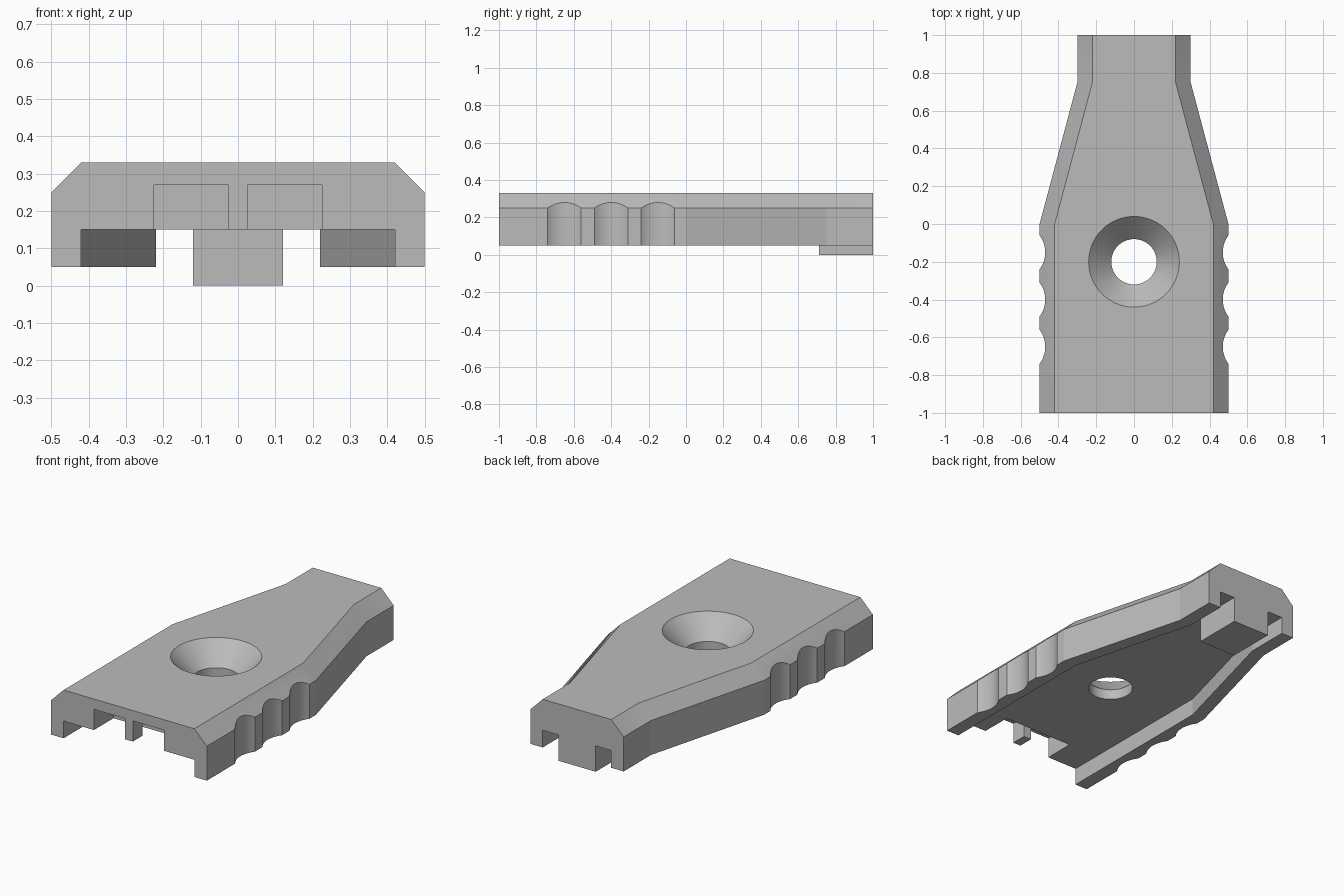
import bpy, bmesh, math

cube = bpy.data.objects.get("Cube")
if cube:
    bpy.data.objects.remove(cube, do_unlink=True)

grey = bpy.data.materials.new("plain grey")
grey.use_nodes = True
grey.diffuse_color = (0.5, 0.5, 0.5, 1)
grey.node_tree.nodes["Principled BSDF"].inputs["Base Color"].default_value = grey.diffuse_color


def loft(name, rings):
    """Closed solid skinned through rings that have equal point counts."""
    bm = bmesh.new()
    loops = [[bm.verts.new(p) for p in ring] for ring in rings]
    n = len(loops[0])
    for a, b in zip(loops, loops[1:]):
        for i in range(n):
            j = (i + 1) % n
            bm.faces.new((a[i], a[j], b[j], b[i]))
    bm.faces.new(loops[0][::-1])
    bm.faces.new(loops[-1])
    bmesh.ops.recalc_face_normals(bm, faces=bm.faces)
    mesh = bpy.data.meshes.new(name)
    bm.to_mesh(mesh)
    bm.free()
    mesh.materials.append(grey)
    obj = bpy.data.objects.new(name, mesh)
    bpy.context.collection.objects.link(obj)
    return obj


def prism(name, outline, z0, z1):
    return loft(name, [[(x, y, z) for x, y in outline] for z in (z0, z1)])


def circle(cx, cy, r, z, n=64):
    return [(cx + r * math.cos(math.tau * i / n),
             cy + r * math.sin(math.tau * i / n), z) for i in range(n)]


def section(y, w):
    """Chamfered channel section, open at the bottom, half width w."""
    half = [(w - 0.08, 0.15), (w - 0.08, 0.05), (w, 0.05), (w, 0.25), (w - 0.08, 0.33)]
    pts = half + [(-x, z) for x, z in reversed(half)]
    return [(x, y, z) for x, z in pts]


# Tapered channel body
body = loft("body", [section(-1, 0.5), section(0, 0.5), section(0.75, 0.3), section(1, 0.3)])

# Finger grooves, countersunk hole and front recess around a small pin
cutters = [loft("groove_cutter", [circle(s * 0.62, y, 0.15, z) for z in (0, 0.4)])
           for s in (-1, 1) for y in (-0.65, -0.4, -0.15)]
cutters.append(loft("hole_cutter", [circle(0, -0.2, r, z) for r, z in
                                    ((0.12, 0.1), (0.12, 0.21), (0.25, 0.34))]))
recess = [(0.025, -0.91), (0.025, -1.1), (0.225, -1.1), (0.225, -0.82)]
recess += [(-x, y) for x, y in reversed(recess)]
cutters.append(prism("recess_cutter", recess, 0.1, 0.27))

bpy.context.view_layer.objects.active = body
for cutter in cutters:
    cutter.hide_render = True
    mod = body.modifiers.new("cut", 'BOOLEAN')
    mod.operation = 'DIFFERENCE'
    mod.solver = 'EXACT'
    mod.object = cutter
    bpy.ops.object.modifier_apply(modifier=mod.name)
for cutter in cutters:
    bpy.data.objects.remove(cutter, do_unlink=True)

# Locating tab under the narrow end
prism("back_tab", [(-0.12, 0.71), (0.12, 0.71), (0.12, 1), (-0.12, 1)], 0, 0.15)

# Smooth the round cuts, keep the planes crisp
bpy.ops.object.select_all(action='DESELECT')
body.select_set(True)
bpy.ops.object.shade_smooth_by_angle(angle=math.radians(12))
